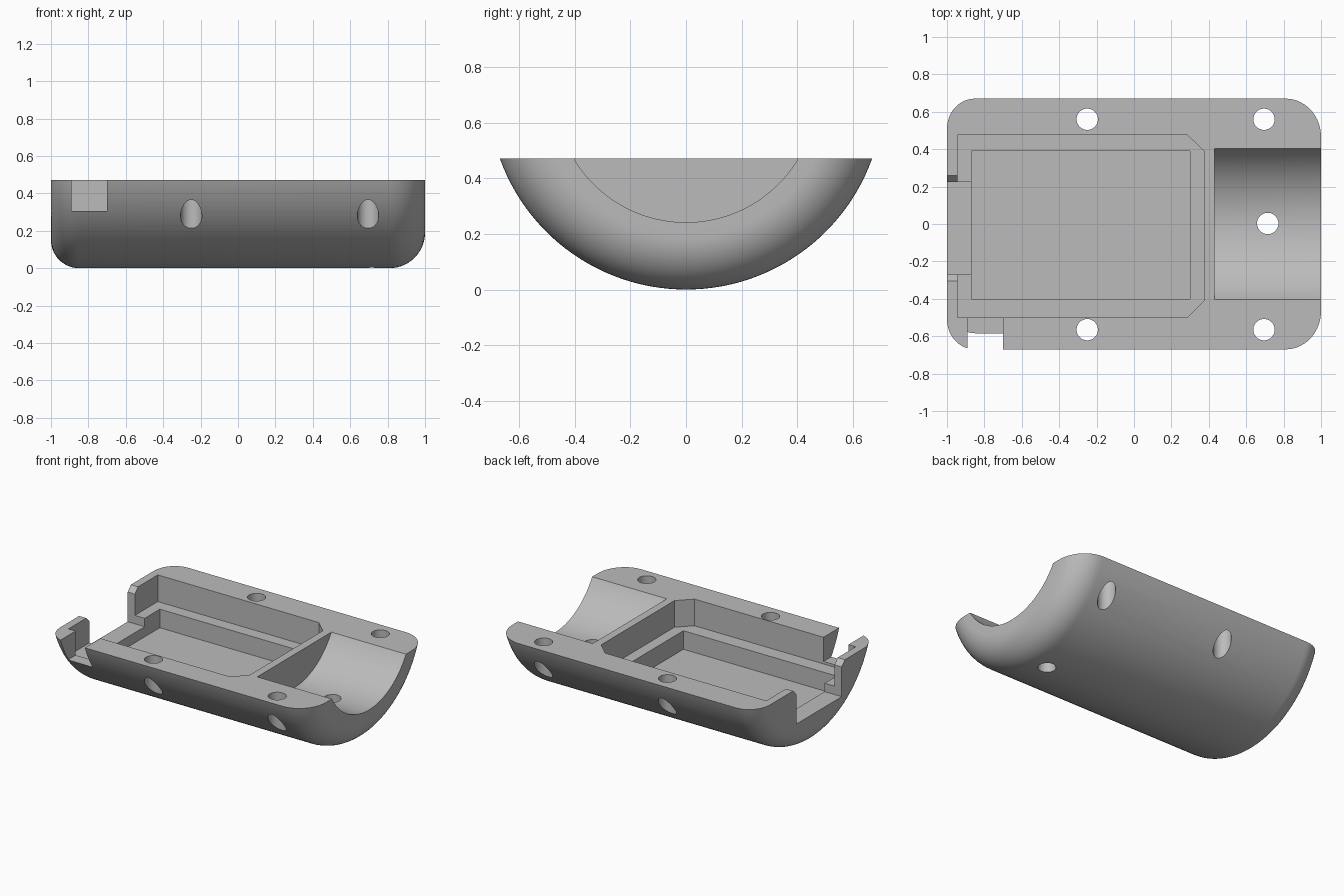
import bpy, bmesh, math
from mathutils import Matrix, Vector

old = bpy.data.objects.get("Cube")
if old:
    bpy.data.objects.remove(old, do_unlink=True)

TOP = 0.472      # flat parting face
AXIS = 0.712     # height of the common cylinder axis
R = 0.712        # outer radius

grey = bpy.data.materials.new("plain grey")
grey.use_nodes = True
colour = (0.5, 0.5, 0.5, 1)
grey.diffuse_color = colour
grey.node_tree.nodes["Principled BSDF"].inputs["Base Color"].default_value = colour


def make(name, bm):
    bmesh.ops.recalc_face_normals(bm, faces=bm.faces)
    mesh = bpy.data.meshes.new(name)
    bm.to_mesh(mesh)
    bm.free()
    mesh.materials.append(grey)
    ob = bpy.data.objects.new(name, mesh)
    bpy.context.collection.objects.link(ob)
    return ob


def prism(name, points, depth):
    """Closed prism: 3D outline swept along the depth vector."""
    bm = bmesh.new()
    face = bm.faces.new([bm.verts.new(p) for p in points])
    ext = bmesh.ops.extrude_face_region(bm, geom=[face], use_keep_orig=True)
    moved = [g for g in ext["geom"] if isinstance(g, bmesh.types.BMVert)]
    bmesh.ops.translate(bm, verts=moved, vec=Vector(depth))
    return make(name, bm)


def box(name, x0, x1, y0, y1, z0, z1):
    return prism(name, [(x0, y0, z0), (x1, y0, z0), (x1, y1, z0), (x0, y1, z0)],
                 (0, 0, z1 - z0))


def cylinder(name, radius, length, matrix, segments):
    bm = bmesh.new()
    bmesh.ops.create_cone(bm, cap_ends=True, segments=segments, radius1=radius,
                          radius2=radius, depth=length, matrix=matrix)
    return make(name, bm)


def cut(target, cutter, operation="DIFFERENCE"):
    mod = target.modifiers.new("cut", "BOOLEAN")
    mod.operation = operation
    mod.solver = "EXACT"
    mod.object = cutter
    bpy.context.view_layer.objects.active = target
    bpy.ops.object.modifier_apply(modifier=mod.name)
    bpy.data.objects.remove(cutter, do_unlink=True)


def fillet(x_end, side, radius, steps=14):
    """(x, r) points of a rounded end, from the end face to the outer wall."""
    pts = []
    for i in range(steps + 1):
        a = math.pi / 2 * i / steps
        pts.append((x_end - side * radius * (1 - math.sin(a)),
                    R - radius * (1 - math.cos(a))))
    return pts


# Shell body: rounded cylinder, kept only below the parting face
profile = [(-1, 0)] + fillet(-1, -1, 0.15)[::-1] + fillet(1, 1, 0.19) + [(1, 0)]
profile[1:-1] = sorted(profile[1:-1], key=lambda p: (p[0], p[1] if p[0] < 0 else -p[1]))
bm = bmesh.new()
verts = [bm.verts.new((x, 0, AXIS - r)) for x, r in profile]
edges = [bm.edges.new(pair) for pair in zip(verts, verts[1:])]
bmesh.ops.spin(bm, geom=verts + edges, cent=(0, 0, AXIS), axis=(1, 0, 0),
               angle=math.tau, steps=144, use_duplicate=False)
bmesh.ops.remove_doubles(bm, verts=bm.verts, dist=0.0001)
shell = make("half_shell_body", bm)
cut(shell, box("lower_half", -1.2, 1.2, -1, 1, -0.2, TOP), "INTERSECT")

# Cradle bore at one end
cut(shell, cylinder("bore", 0.47, 0.67,
                    Matrix.Translation((0.765, 0, AXIS)) @ Matrix.Rotation(math.pi / 2, 4, "Y"),
                    144))

# Upper pocket with two chamfered corners, then the deeper inner pocket
outline = [(-0.945, -0.5), (0.285, -0.5), (0.375, -0.41),
           (0.375, 0.39), (0.285, 0.475), (-0.945, 0.475)]
cut(shell, prism("upper_pocket", [(x, y, 0.288) for x, y in outline], (0, 0, 0.4)))
cut(shell, box("inner_pocket", -0.87, 0.3, -0.4, 0.39, 0.16, 0.6))

# End opening with chamfered lips
opening = [(-0.27, 0.23), (0.225, 0.23), (0.225, 0.435), (0.26, TOP),
           (0.26, 0.6), (-0.305, 0.6), (-0.305, TOP), (-0.27, 0.435)]
cut(shell, prism("end_opening", [(-1.1, y, z) for y, z in opening], (0.23, 0, 0)))

# Side notch
cut(shell, box("side_notch", -0.89, -0.7, -0.8, -0.49, 0.305, 0.6))

# Screw holes
for x, y in [(-0.25, 0.56), (-0.25, -0.565), (0.695, 0.56), (0.695, -0.565), (0.715, 0.003)]:
    cut(shell, cylinder("hole", 0.057, 1.4, Matrix.Translation((x, y, 0.3)), 48))

# Smooth curved walls, crisp edges
bpy.ops.object.select_all(action="DESELECT")
shell.select_set(True)
bpy.context.view_layer.objects.active = shell
bpy.ops.object.shade_smooth_by_angle(angle=math.radians(25))
